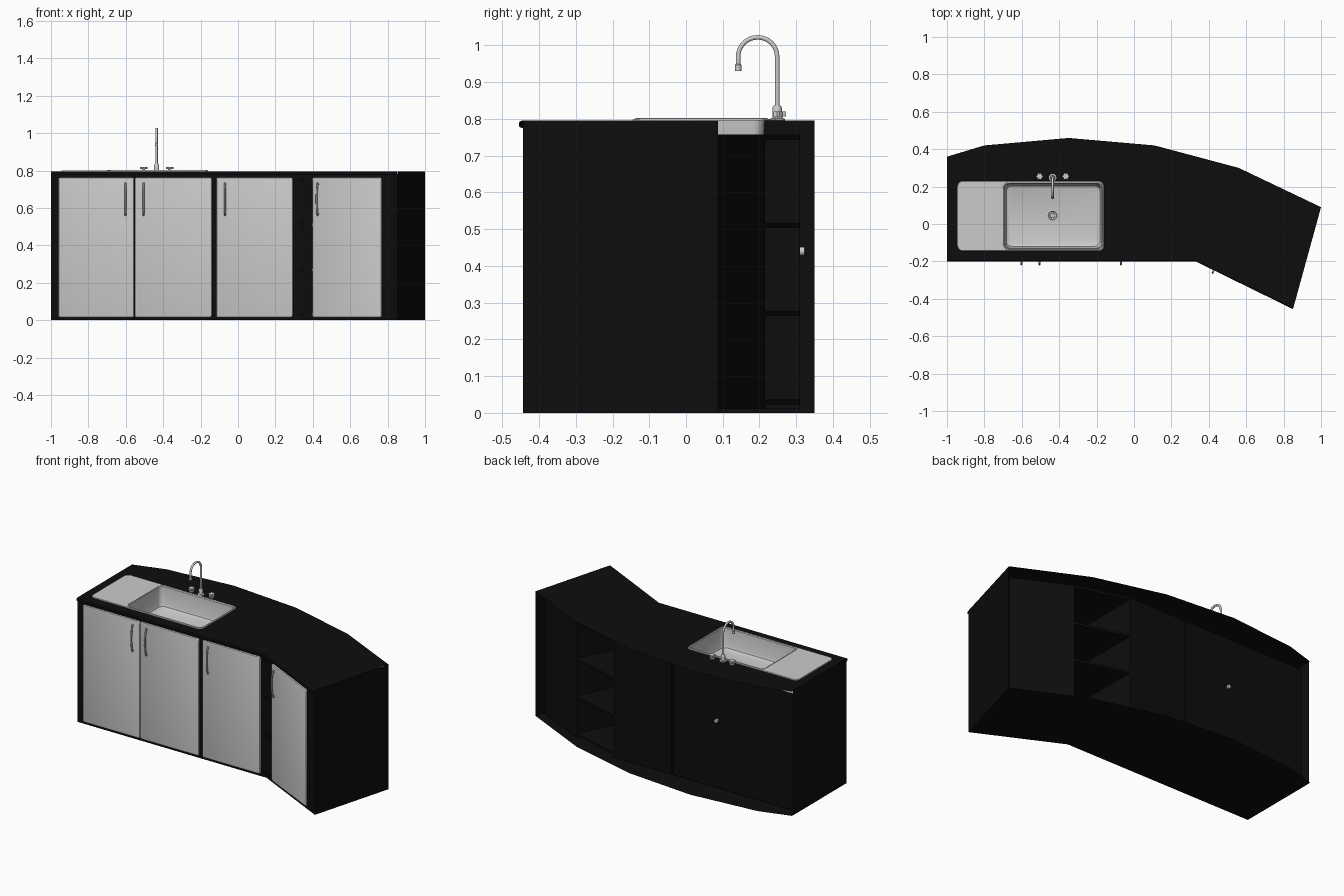
import bpy, bmesh, math
from mathutils import Matrix, Vector

if "Cube" in bpy.data.objects:
    bpy.data.objects.remove(bpy.data.objects["Cube"])

black = bpy.data.materials.new("black_laminate")
black.diffuse_color = (0.004, 0.004, 0.004, 1)
black.use_nodes = True
black.node_tree.nodes["Principled BSDF"].inputs["Base Color"].default_value = black.diffuse_color


def finish(bm, name, mat=None, smooth=False):
    bmesh.ops.recalc_face_normals(bm, faces=bm.faces)
    me = bpy.data.meshes.new(name)
    bm.to_mesh(me)
    bm.free()
    ob = bpy.data.objects.new(name, me)
    bpy.context.collection.objects.link(ob)
    if mat:
        me.materials.append(mat)
    if smooth:
        bpy.context.view_layer.objects.active = ob
        bpy.ops.object.select_all(action='DESELECT')
        ob.select_set(True)
        bpy.ops.object.shade_smooth_by_angle(angle=math.radians(35))
    return ob


def ring(bm, pts, z):
    return [bm.verts.new((x, y, z)) for x, y in pts]


def strip(bm, a, b, closed=False):
    n = len(a)
    for i in range(n if closed else n - 1):
        j = (i + 1) % n
        bm.faces.new((a[i], a[j], b[j], b[i]))


def fill(bm, *loops):
    edges = []
    for lp in loops:
        for i in range(len(lp)):
            pair = (lp[i], lp[(i + 1) % len(lp)])
            edges.append(bm.edges.get(pair) or bm.edges.new(pair))
    bmesh.ops.triangle_fill(bm, use_beauty=True, edges=edges, normal=(0, 0, 1))


def rrect(x0, x1, y0, y1, r, n=5):
    out = []
    for k, (cx, cy) in enumerate([(x1-r, y1-r), (x0+r, y1-r), (x0+r, y0+r), (x1-r, y0+r)]):
        for i in range(n + 1):
            a = math.pi / 2 * (k + i / n)
            out.append((cx + r * math.cos(a), cy + r * math.sin(a)))
    return out


def walls(name, pts, z0, z1):
    bm = bmesh.new()
    strip(bm, ring(bm, pts, z0), ring(bm, pts, z1))
    return finish(bm, name, black)


def lathe(name, x, y, prof, n=20):
    bm = bmesh.new()
    prev = None
    for r, z in prof:
        cur = ring(bm, [(x + r*math.cos(2*math.pi*i/n), y + r*math.sin(2*math.pi*i/n))
                        for i in range(n)], z)
        if prev:
            strip(bm, prev, cur, True)
        prev = cur
    bm.faces.new(prev)
    return finish(bm, name, None, True)


def tube(name, pts, r, mw=None):
    cu = bpy.data.curves.new(name, 'CURVE')
    cu.dimensions = '3D'
    cu.bevel_depth = r
    cu.bevel_resolution = 3
    cu.use_fill_caps = True
    sp = cu.splines.new('POLY')
    sp.points.add(len(pts) - 1)
    for p, c in zip(sp.points, pts):
        p.co = (*c, 1)
    ob = bpy.data.objects.new(name, cu)
    bpy.context.collection.objects.link(ob)
    if mw:
        ob.matrix_world = mw


def front(o):
    # bent front edge, inset by o
    return [(-1, -.2 + o), (.33 + .228*o, -.2 + o), (.85 + .27*o, -.455 + .96*o)]


back = [(1, .09), (.56, .3), (.11, .42), (-.35, .46), (-.8, .42), (-1, .36)]

# Worktop with sink opening and rounded front lip
bm = bmesh.new()
top = ring(bm, front(.008) + back, .795)
hole = ring(bm, rrect(-.7, -.165, -.135, .22, .03), .795)
fill(bm, top, hole)
a = top[:3]
for o, z in [(.002, .792), (0, .787), (0, .782), (.003, .777), (.012, .775)]:
    b = ring(bm, front(o), z)
    strip(bm, a, b)
    a = b
finish(bm, "worktop", black)

# Base plate with the same outline
bm = bmesh.new()
fill(bm, ring(bm, front(.012) + back, .001))
finish(bm, "base_plate", black)

# Front frame and end walls
F = front(.012)
walls("front_frame", F, 0, .78)
walls("left_end_wall", [F[0], (-1, .35)], 0, .795)
walls("right_end_wall", [F[2], (1, .087)], 0, .795)

# Cabinet carcasses, open towards the worktop
P = Vector((.33, -.2))
D = Vector((.9, -.436)).normalized()
N = Vector((-D.y, D.x))
loc = lambda s, t: tuple(P + D*s + N*t)
cab3 = [loc(.08, .012), loc(.08, .50), loc(.46, .50), loc(.46, .012)]
walls("sink_cabinet", [(-.98, -.188), (-.98, .31), (-.13, .31), (-.13, -.188)], .01, .755)
walls("middle_cabinet", [(-.115, -.188), (-.115, .31), (.29, .31), (.29, -.188)], .01, .755)
walls("angled_cabinet", cab3, .01, .755)

# Open corner shelves at the back
for z in (.03, .27, .51, .75):
    bm = bmesh.new()
    pts = [(.29, -.185), (.29, .31), cab3[1], cab3[0]]
    lo, hi = ring(bm, pts, z - .007), ring(bm, pts, z + .007)
    strip(bm, lo, hi, True)
    bm.faces.new(lo)
    bm.faces.new(hi)
    finish(bm, "corner_shelf", black)

# Doors and bowed handles; s = distance along the front run
ANG = math.atan2(D.y, D.x)
straight = Matrix.Translation((0, -.2, 0))
angled = Matrix.Translation((P.x, P.y, 0)) @ Matrix.Rotation(ANG, 4, 'Z')
for i, (mw, s0, s1, h) in enumerate([(straight, -.96, -.556, -.602), (straight, -.552, -.14, -.505),
                                     (straight, -.115, .293, -.07), (angled, .072, .483, .108)]):
    bm = bmesh.new()
    rings = []
    for ins, t in [(0, .014), (0, .006), (.002, .003), (.005, .002)]:
        rings.append([bm.verts.new((x, t, z)) for x, z in
                      rrect(s0 + ins, s1 - ins, .015 + ins, .762 - ins, .01, 3)])
    for p, q in zip(rings, rings[1:]):
        strip(bm, p, q, True)
    bm.faces.new(rings[0])
    bm.faces.new(rings[-1])
    finish(bm, f"door_{i+1}", None, True).matrix_world = mw
    path = [(h, .004, .57)] + [(h, -.004 - .012*math.sin(math.pi*k/10)**.6, .562 + .17*k/10)
                               for k in range(11)] + [(h, .004, .724)]
    tube(f"handle_{i+1}", path, .005, mw)

# Sink: drainboard plate and bowl in one sheet
bm = bmesh.new()
skirt = ring(bm, rrect(-.945, -.16, -.145, .23, .03), .795)
edge = ring(bm, rrect(-.943, -.162, -.143, .228, .029), .800)
strip(bm, skirt, edge, True)
bowl = [(0, .03, .800), (.003, .03, .797), (.008, .03, .69), (.013, .03, .677), (.025, .03, .67)]
prev = None
for ins, r, z in bowl:
    cur = ring(bm, rrect(-.696 + ins, -.169 - ins, -.132 + ins, .217 - ins, r), z)
    if prev:
        strip(bm, prev, cur, True)
    else:
        fill(bm, edge, cur)
    prev = cur
bm.faces.new(prev)
finish(bm, "sink", None, True)
# Raised bead round the bowl
tube("bowl_bead", [(x, y, .799) for x, y in rrect(-.698, -.165, -.136, .22, .03)] + [(-.165, .19, .799)], .003)

# Drain
lathe("drain", -.435, .045, [(.032, .668), (.032, .674), (.024, .675), (.021, .671),
                             (.014, .671), (.012, .675), (.004, .676)])

# Tap: collar, swan neck, nozzle and two knobs
TX, TY = -.435, .248
lathe("tap_collar", TX, TY, [(.02, .795), (.02, .8), (.013, .803), (.013, .83), (.009, .837)])
neck = [(TX, TY, .8), (TX, TY, .97)]
neck += [(TX, TY - .053 + .053*math.cos(a), .97 + .052*math.sin(a))
         for a in [math.pi*k/16 for k in range(1, 17)]]
neck.append((TX, TY - .106, .935))
tube("tap_neck", neck, .0065)
lathe("tap_nozzle", TX, TY - .106, [(.006, .93), (.0085, .93), (.0085, .947), (.006, .95)])
for sx in (-1, 1):
    x = TX + sx*.07
    lathe("tap_knob_stem", x, .255, [(.014, .795), (.014, .8), (.008, .803), (.008, .81)])
    bm = bmesh.new()
    n = 24
    pts = [(x + (.017 + .003*math.cos(6*t))*math.cos(t), .255 + (.017 + .003*math.cos(6*t))*math.sin(t))
           for t in [2*math.pi*i/n for i in range(n)]]
    lo, hi = ring(bm, pts, .807), ring(bm, pts, .82)
    strip(bm, lo, hi, True)
    bm.faces.new(lo)
    bm.faces.new(hi)
    finish(bm, "tap_knob", None, True)

# Waste pipe stub through the sink cabinet back
tube("waste_outlet", [(-.435, .30, .44), (-.435, .322, .44)], .012)
